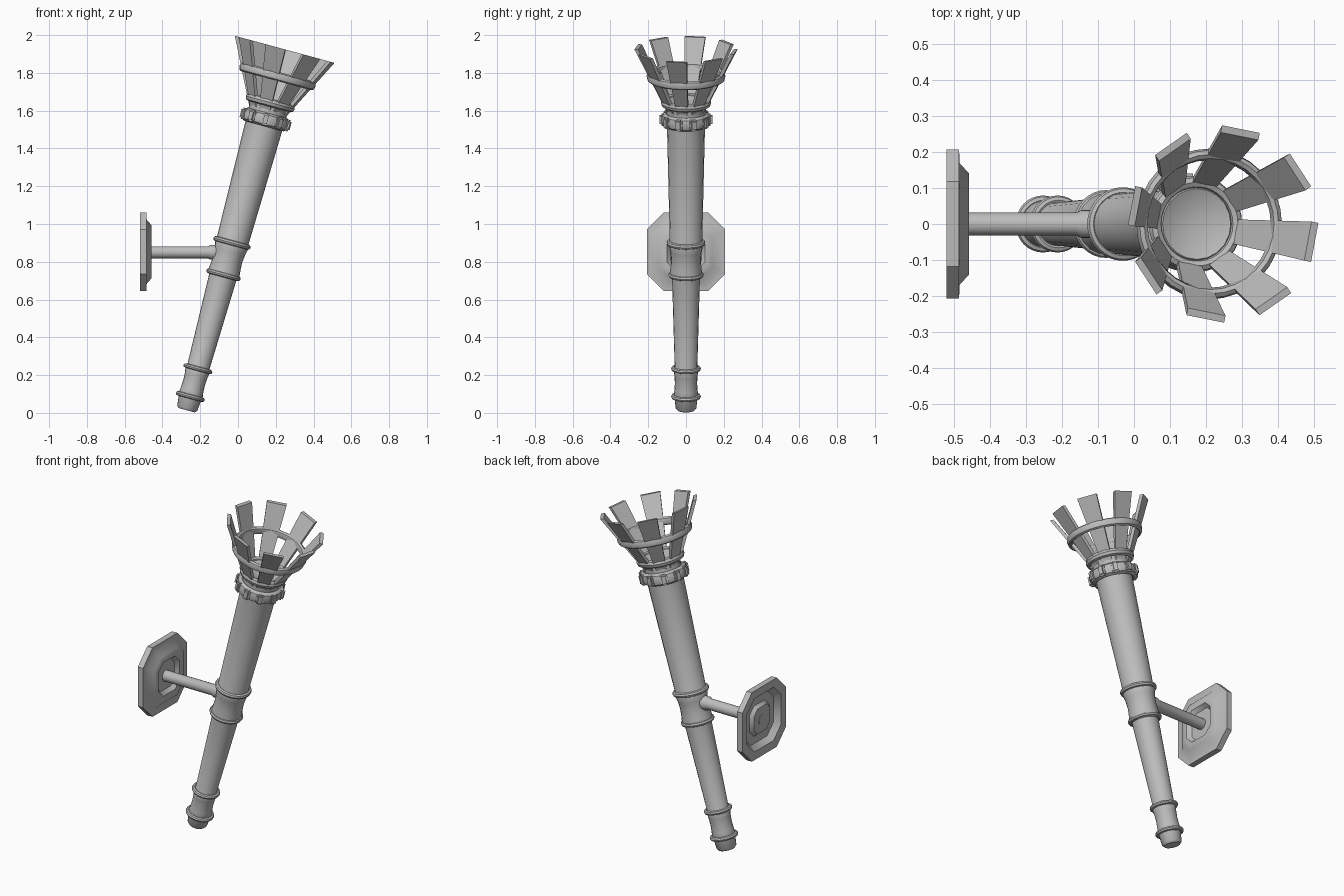
import bpy, bmesh, math
from mathutils import Matrix, Vector

if "Cube" in bpy.data.objects:
    bpy.data.objects.remove(bpy.data.objects["Cube"])

iron = bpy.data.materials.new("grey_iron")
iron.diffuse_color = (0.5, 0.5, 0.5, 1)
iron.use_nodes = True
iron.node_tree.nodes["Principled BSDF"].inputs["Base Color"].default_value = iron.diffuse_color

# torch frame: local z runs up the leaning torch
TILT = Matrix.Translation((-0.272, 0, 0.014)) @ Matrix.Rotation(math.radians(15.2), 4, 'Y')


def finish(name, bm, matrix=None, angle=35):
    bmesh.ops.recalc_face_normals(bm, faces=bm.faces)
    if matrix:
        bm.transform(matrix)
    me = bpy.data.meshes.new(name)
    bm.to_mesh(me)
    bm.free()
    me.materials.append(iron)
    ob = bpy.data.objects.new(name, me)
    bpy.context.collection.objects.link(ob)
    bpy.ops.object.select_all(action='DESELECT')
    ob.select_set(True)
    bpy.context.view_layer.objects.active = ob
    bpy.ops.object.shade_smooth_by_angle(angle=math.radians(angle))
    return ob


def skin(bm, loops, closed=False):
    """Bridge equal vertex loops; a one-vertex loop is a tip."""
    pairs = list(zip(loops, loops[1:] + loops[:1])) if closed else list(zip(loops, loops[1:]))
    for a, b in pairs:
        n = max(len(a), len(b))
        for i in range(n):
            j = (i + 1) % n
            if len(a) == 1:
                bm.faces.new((a[0], b[i], b[j]))
            elif len(b) == 1:
                bm.faces.new((a[i], a[j], b[0]))
            else:
                bm.faces.new((a[i], a[j], b[j], b[i]))


def lathe(name, profile, sides=24, closed=False, matrix=TILT):
    bm = bmesh.new()
    loops = []
    for r, z in profile:
        n = 1 if r == 0 else sides
        loops.append([bm.verts.new((r * math.cos(2 * math.pi * i / n),
                                    r * math.sin(2 * math.pi * i / n), z)) for i in range(n)])
    skin(bm, loops, closed)
    return finish(name, bm, matrix)


def ring(name, radius, z, wide, tall):
    prof = [(radius + wide * math.cos(a * math.pi / 4), z + tall * math.sin(a * math.pi / 4))
            for a in range(8)]
    return lathe(name, prof, 32, True)


# shaft with rounded foot, waisted grips and a shallow funnel top
lathe("shaft", [(0, 0), (0.045, 0), (0.055, 0.012), (0.06, 0.06), (0.066, 0.075),
                (0.061, 0.11), (0.059, 0.15), (0.061, 0.19), (0.067, 0.225),
                (0.06, 0.24), (0.074, 0.73), (0.086, 0.745), (0.081, 0.79),
                (0.079, 0.83), (0.083, 0.87), (0.092, 0.915), (0.086, 0.93),
                (0.101, 1.57), (0.106, 1.69), (0.098, 1.70), (0, 1.66)], 20)

# bands around the shaft
ring("foot_band", 0.066, 0.075, 0.013, 0.012)
ring("grip_band", 0.066, 0.228, 0.013, 0.012)
ring("lower_clamp_band", 0.08, 0.743, 0.014, 0.013)
ring("upper_clamp_band", 0.088, 0.918, 0.014, 0.014)

# collar with knuckles
ring("collar", 0.108, 1.595, 0.024, 0.036)
bm = bmesh.new()
for k in range(10):
    m = (Matrix.Rotation(math.radians(36 * k + 18), 4, 'Z') @ Matrix.Translation((0.122, 0, 1.595))
         @ Matrix.Diagonal((0.036, 0.042, 0.062, 1)))
    bmesh.ops.create_cube(bm, size=1, matrix=m)
bmesh.ops.bevel(bm, geom=bm.edges[:], offset=0.009, segments=2, affect='EDGES')
finish("collar_knuckles", bm, TILT)

# basket hoops
ring("lower_hoop", 0.116, 1.688, 0.018, 0.022)
ring("upper_hoop", 0.193, 1.832, 0.016, 0.024)

# flared basket slats
bm = bmesh.new()
for k in range(8):
    rot = Matrix.Rotation(math.radians(45 * k - 11), 4, 'Z')
    loops = []
    for r, z, half in ((0.088, 1.62, 0.028), (0.268, 1.98, 0.055)):
        loops.append([bm.verts.new(rot @ Vector((x, y, z))) for x, y in
                      ((r, -half), (r, half), (r - 0.02, half), (r - 0.02, -half))])
    skin(bm, loops)
    bm.faces.new(loops[0])
    bm.faces.new(loops[1])
finish("basket_slats", bm, TILT)

# wall arm, slightly swollen where it meets the torch
ARM = Matrix.Translation((0, 0, 0.85)) @ Matrix.Rotation(math.pi / 2, 4, 'Y')
lathe("wall_arm", [(0, -0.508), (0.032, -0.508), (0.032, -0.16), (0.039, -0.145),
                   (0.039, -0.06), (0, -0.06)], 20, matrix=ARM)

# embossed octagonal wall plate, hollow at the back
bm = bmesh.new()
loops = []
for h, x in ((0, -0.505), (0.075, -0.505), (0.09, -0.485), (0.135, -0.485), (0.16, -0.518),
             (0.207, -0.52), (0.207, -0.485), (0.168, -0.483), (0.14, -0.457),
             (0.1, -0.457), (0.082, -0.48), (0, -0.48)):
    c = h * 0.57
    pts = [(h, -c), (h, c), (c, h), (-c, h), (-h, c), (-h, -c), (-c, -h), (c, -h)]
    loops.append([bm.verts.new((x, y, z + 0.853)) for y, z in (pts if h else [(0, 0)])])
skin(bm, loops)
finish("wall_plate", bm, angle=40)
